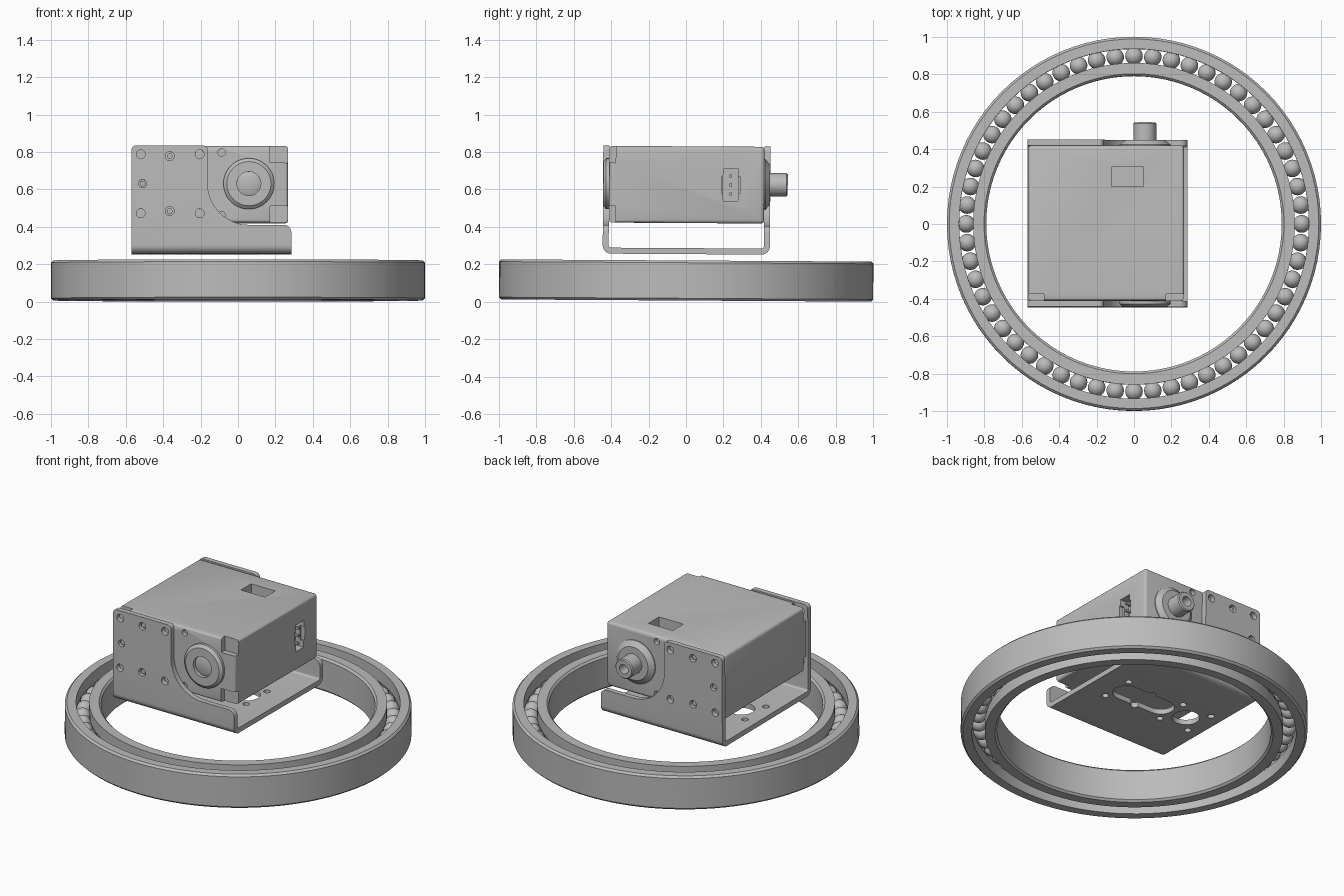
import bpy, bmesh
from math import sin, cos, pi, radians
from mathutils import Matrix, Vector

old = bpy.data.objects.get("Cube")
if old:
    bpy.data.objects.remove(old, do_unlink=True)

grey = bpy.data.materials.new("plain_grey")
grey.use_nodes = True
grey.diffuse_color = (0.5, 0.5, 0.5, 1)
grey.node_tree.nodes["Principled BSDF"].inputs["Base Color"].default_value = grey.diffuse_color
parts = []


def finish(name, bm, keep=True):
    bmesh.ops.recalc_face_normals(bm, faces=bm.faces)
    mesh = bpy.data.meshes.new(name)
    bm.to_mesh(mesh)
    bm.free()
    mesh.materials.append(grey)
    obj = bpy.data.objects.new(name, mesh)
    bpy.context.collection.objects.link(obj)
    if keep:
        parts.append(obj)
    return obj


def box(name, lo, hi, bevel=0, keep=True):
    bm = bmesh.new()
    lo, hi = Vector(lo), Vector(hi)
    bmesh.ops.create_cube(bm, size=1, matrix=Matrix.Translation((lo + hi) / 2)
                          @ Matrix.Diagonal((*(hi - lo), 1)))
    if bevel:
        bmesh.ops.bevel(bm, geom=bm.edges[:], offset=bevel, segments=3, profile=0.5, affect='EDGES')
    return finish(name, bm, keep)


def prism(name, outline, axis, start, end, keep=True):
    """Extrude a 2D outline along x, y or z."""
    def place(p, d):
        return {'x': (d, p[0], p[1]), 'y': (p[0], d, p[1]), 'z': (p[0], p[1], d)}[axis]
    bm = bmesh.new()
    face = bm.faces.new([bm.verts.new(place(p, start)) for p in outline])
    out = bmesh.ops.extrude_face_region(bm, geom=[face])
    shift = Vector(place((0, 0), end - start))
    bmesh.ops.translate(bm, vec=shift, verts=[v for v in out['geom'] if isinstance(v, bmesh.types.BMVert)])
    return finish(name, bm, keep)


def lathe(name, profile, steps, axis='z', centre=(0, 0, 0)):
    """Revolve a closed (radius, height) profile."""
    bm = bmesh.new()
    rings = []
    for i in range(steps):
        a = 2 * pi * i / steps
        rings.append([bm.verts.new((r * cos(a), r * sin(a), h)) for r, h in profile])
    n = len(profile)
    for i in range(steps):
        a, b = rings[i], rings[(i + 1) % steps]
        for j in range(n):
            bm.faces.new((a[j], b[j], b[(j + 1) % n], a[(j + 1) % n]))
    bmesh.ops.remove_doubles(bm, verts=bm.verts, dist=1e-5)
    turn = Matrix.Rotation(-pi / 2, 4, 'X') if axis == 'y' else Matrix()
    bm.transform(Matrix.Translation(centre) @ turn)
    return finish(name, bm)


def arc(cx, cy, r, a0, a1, n=8):
    return [(cx + r * cos(radians(a0 + (a1 - a0) * i / n)),
             cy + r * sin(radians(a0 + (a1 - a0) * i / n))) for i in range(n + 1)]


def circle(cx, cy, r, n=24):
    return arc(cx, cy, r, 0, 360, n)[:-1]


def boolean(target, cutter, operation='DIFFERENCE'):
    mod = target.modifiers.new("cut", 'BOOLEAN')
    mod.operation, mod.object, mod.solver = operation, cutter, 'EXACT'
    bpy.context.view_layer.objects.active = target
    bpy.ops.object.modifier_apply(modifier=mod.name)
    bpy.data.objects.remove(cutter, do_unlink=True)


# Ball bearing: two grooved races and the balls between them
low, high, pitch, ball = 0.006, 0.22, 0.897, 0.047
mid, c = (low + high) / 2, 0.012
inner_groove = arc(pitch, mid, ball + 0.002, 220, 140)
outer_groove = arc(pitch, mid, ball + 0.002, 40, -40)
lathe("inner_race", [(0.79 + c, low), (0.86, low)] + inner_groove
      + [(0.86, high), (0.79 + c, high), (0.79, high - c), (0.79, low + c)], 96)
lathe("outer_race", [(0.935, high)] + outer_groove
      + [(0.935, low), (1 - c, low), (1, low + c), (1, high - c), (1 - c, high)], 96)
bm = bmesh.new()
count = 56
for i in range(count):
    a = 2 * pi * i / count
    bmesh.ops.create_uvsphere(bm, u_segments=20, v_segments=12, radius=ball,
                              matrix=Matrix.Translation((pitch * cos(a), pitch * sin(a), mid)))
finish("bearing_balls", bm)

# Servo case with corner notches, top pocket and connector socket
axle_x, axle_z = 0.058, 0.628
left, right, base, top = -0.57, 0.285, 0.254, 0.832
case = box("servo_case", (left + 0.005, -0.415, 0.42), (0.268, 0.415, 0.83), 0.018)
for x0, x1 in ((-0.6, -0.48), (0.17, 0.3)):
    for z0, z1 in ((0.4, 0.51), (0.74, 0.85)):
        boolean(case, box("cutter", (x0, -0.5, z0), (x1, -0.38, z1), keep=False))
boolean(case, box("cutter", (-0.12, 0.195, 0.76), (0.05, 0.3, 0.9), keep=False))
boolean(case, box("cutter", (0.21, 0.195, 0.54), (0.3, 0.275, 0.71), keep=False))
boolean(case, box("cutter", (0.24, 0.185, 0.58), (0.3, 0.285, 0.67), keep=False))
for z in (0.46, 0.795):
    for y in (-0.415, 0.415):
        boolean(case, prism("cutter", circle(-0.088, z, 0.02, 16), 'y', y - 0.03, y + 0.03, False))
for i in range(3):
    z = 0.625 + (i - 1) * 0.048
    box("connector_pin", (0.2, 0.228, z - 0.007), (0.262, 0.242, z + 0.007))

# Idler disc at the front, output boss and hollow shaft at the back
lathe("front_disc", [(0, 0.02), (0.045, 0.02), (0.064, 0.012), (0.064, 0.033), (0.118, 0.033),
                     (0.136, 0.018), (0.136, -0.02), (0, -0.02)], 48, 'y', (axle_x, -0.413, axle_z))
parts[-1].data.transform(Matrix.Translation((0, -0.826, 0)) @ Matrix.Diagonal((1, -1, 1, 1)))
parts[-1].data.flip_normals()
lathe("output_boss", [(0, -0.02), (0.136, -0.02), (0.136, 0.008), (0.105, 0.033), (0, 0.033)],
      48, 'y', (axle_x, 0.413, axle_z))
lathe("output_shaft", [(0, 0), (0.062, 0), (0.062, 0.113), (0.056, 0.12), (0.03, 0.12),
                       (0.03, 0.05), (0, 0.05)], 32, 'y', (axle_x, 0.42, axle_z))

# Folded U bracket, trimmed to its side outline
y, t, r = 0.447, 0.032, 0.045
u_shape = ([(-y, top + 0.1)] + arc(-y + r, base + r, r, 180, 270) + arc(y - r, base + r, r, 270, 360)
           + [(y, top + 0.1), (y - t, top + 0.1)] + arc(y - r, base + r, r - t, 360, 270)
           + arc(-y + r, base + r, r - t, 270, 180) + [(-y + t, top + 0.1)])
bracket = prism("mounting_bracket", u_shape, 'x', left, right)
inner_x = axle_x - 0.22
outline = ([(left, 0.2), (right, 0.2)] + arc(right - 0.04, 0.368, 0.04, 0, 90)
           + arc(axle_x, axle_z, 0.22, 270, 180, 20)
           + arc(inner_x - 0.025, top - 0.025, 0.025, 0, 90) + arc(left + 0.025, top - 0.025, 0.025, 90, 180))
boolean(bracket, prism("cutter", outline, 'y', -0.6, 0.6, False), 'INTERSECT')

# Screw holes in both side plates
for x, z, rad in [(-0.52, 0.785, 0.024), (-0.365, 0.775, 0.024), (-0.205, 0.785, 0.024),
                  (-0.51, 0.628, 0.022), (-0.52, 0.47, 0.024), (-0.365, 0.482, 0.024), (-0.205, 0.47, 0.024)]:
    boolean(bracket, prism("cutter", circle(x, z, rad, 16), 'y', -0.6, 0.6, False))

# Slot, round opening and small holes in the bracket floor
slot = arc(0.06, 0, 0.08, -90, 90, 12) + arc(-0.2, 0, 0.08, 90, 270, 12)
floor_cuts = [slot, circle(-0.07, 0.08, 0.025, 16), circle(-0.07, -0.08, 0.025, 16), circle(-0.39, 0, 0.08)]
floor_cuts += [circle(x, s * 0.105, 0.02, 16) for x in (0.13, -0.28, -0.49) for s in (-1, 1)]
for cut in floor_cuts:
    boolean(bracket, prism("cutter", cut, 'z', 0.2, 0.35, False))

# Screws seated in the plate holes
for side in (-1, 1):
    for x, z in ((-0.365, 0.775), (-0.51, 0.628), (-0.365, 0.482)):
        prism("plate_screw", circle(x, z, 0.015, 12), 'y', side * 0.41, side * 0.435)

# Smooth round surfaces and give everything the slight lean
for obj in parts:
    bpy.ops.object.select_all(action='DESELECT')
    obj.select_set(True)
    bpy.context.view_layer.objects.active = obj
    bpy.ops.object.shade_smooth_by_angle(angle=radians(30))
    obj.matrix_world = Matrix.Rotation(-0.006, 4, 'X')
